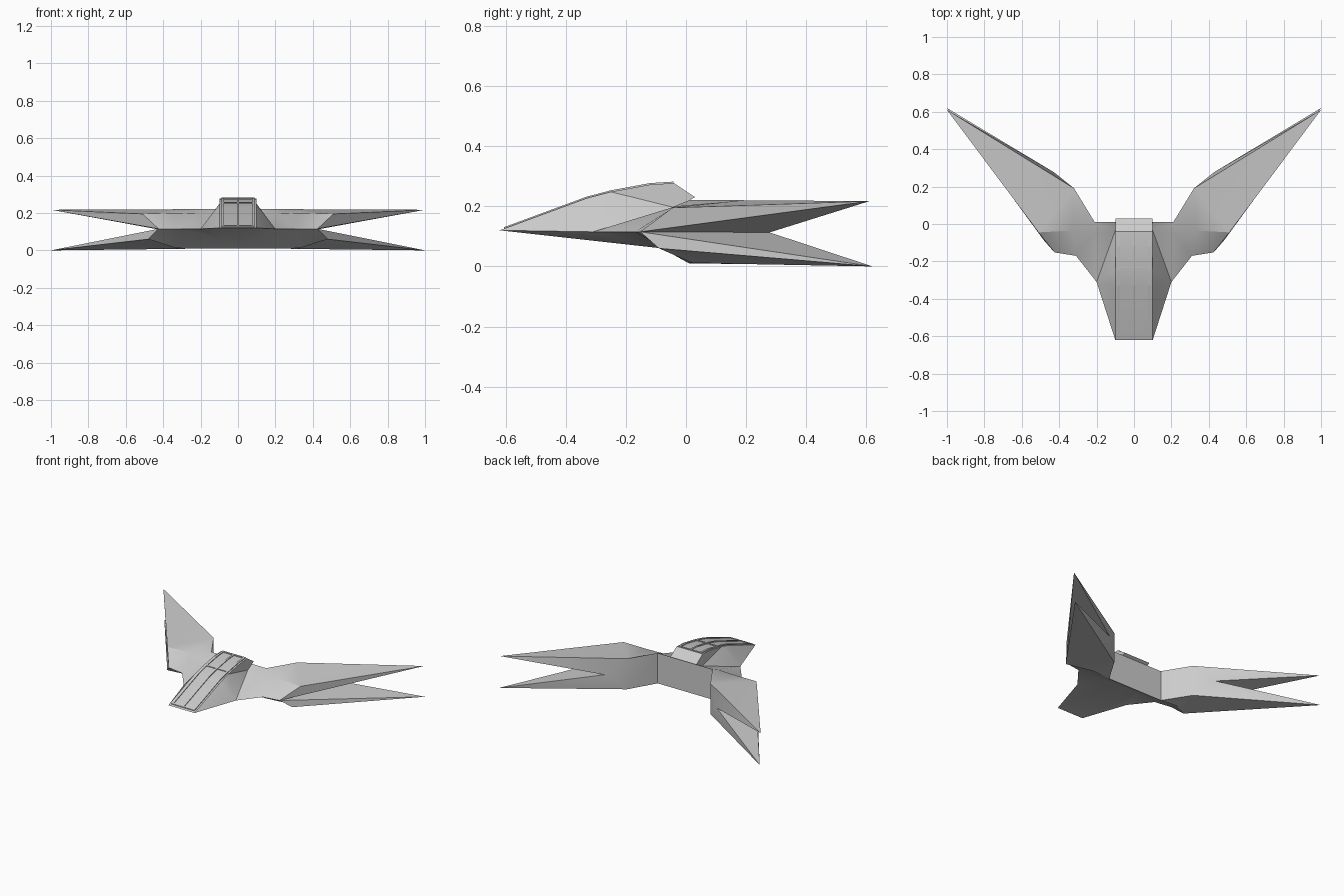
import bpy, bmesh
from mathutils import Vector

if "Cube" in bpy.data.objects:
    bpy.data.objects.remove(bpy.data.objects["Cube"])

# Key points of the right half of the hull
V = dict(
    # nose, canopy spine and canopy tail
    N=(.10, -.62, .12), P1=(.10, -.33, .227), P2=(.10, -.25, .248),
    P3=(.10, -.12, .272), P4=(.10, -.04, .277), T=(.10, .03, .23),
    D=(.10, -.035, .195), S=(.20, -.31, .115),
    # rear wall and belly
    MR=(.10, .01, .22), ML=(.10, .01, .01), Q=(.10, -.08, .06),
    RU=(.21, .01, .22), RL=(.21, .01, .01),
    # wing root and leading edge
    B=(.31, -.17, .115), C=(.425, -.152, .115),
    CU=(.51, -.045, .195), CL=(.48, -.09, .06),
    M0=(.21, -.05, .195), M1=(.33, -.035, .2), m1=(.33, .02, .012),
    # wing knees, notch and forked tips
    KU=(.32, .19, .22), KL=(.32, .19, .008), R=(.43, .278, .113),
    TU=(1, .61, .217), TL=(1, .62, 0))

FACES = """N S P1;S P2 P1;S D P2;D P3 P2;D P4 P3;D T P4;
S M0 D;S B M0;B M1 M0;B C M1;C CU M1;CU TU KU;CU KU M1;M0 M1 KU RU;D M0 RU MR;
MR RU RL ML;RU KU KL RL;KU R KL;KU TU R;KL R TL;
C R TU;C TU CU;C CL TL;C TL R;
C m1 CL;CL m1 KL;CL KL TL;C B m1;B RL m1;RL KL m1;
N Q S;S Q B;B Q RL;Q ML RL"""
CHAIN = "N P1 P2 P3 P4 T D MR ML Q N".split()


def new_object(name, bm):
    bmesh.ops.recalc_face_normals(bm, faces=bm.faces)
    mesh = bpy.data.meshes.new(name)
    bm.to_mesh(mesh)
    bm.free()
    ob = bpy.data.objects.new(name, mesh)
    bpy.context.collection.objects.link(ob)
    return ob


# Hull with forked wings, both halves welded along the centre line
bm = bmesh.new()
for side in (1, -1):
    def face(pts):
        bm.faces.new([bm.verts.new((p[0] * side, p[1], p[2])) for p in pts])
    for f in FACES.replace("\n", "").split(";"):
        face([V[k] for k in f.split()])
    for a, b in zip(CHAIN, CHAIN[1:]):
        a, b = V[a], V[b]
        face([a, b, (0, *b[1:]), (0, *a[1:])])
bmesh.ops.remove_doubles(bm, verts=bm.verts, dist=1e-4)
hull = new_object("hull_and_wings", bm)
bpy.context.view_layer.objects.active = hull
hull.select_set(True)
bpy.ops.object.shade_smooth_by_angle(angle=0.45)

# Canopy frame bars laid along the spine profile
SPINE = [V[k] for k in ("N", "P1", "P2", "P3", "P4")]


def height(y):
    for a, b in zip(SPINE, SPINE[1:]):
        if y <= b[1]:
            return a[2] + (b[2] - a[2]) * (y - a[1]) / (b[1] - a[1])
    return SPINE[-1][2]


def bar(name, x0, x1, y0, y1, lift=.005):
    ys = [y0] + [p[1] for p in SPINE if y0 < p[1] < y1] + [y1]
    bm = bmesh.new()
    rings = [[bm.verts.new((x, y, height(y) + dz)) for x, dz in
              ((x0, -.004), (x1, -.004), (x1, lift), (x0, lift))] for y in ys]
    for r, s in zip(rings, rings[1:]):
        for i in range(4):
            j = (i + 1) % 4
            bm.faces.new((r[i], r[j], s[j], s[i]))
    bm.faces.new(rings[0])
    bm.faces.new(rings[-1])
    new_object(name, bm)


for name, x, w in (("left", -.082, .007), ("centre", 0, .006), ("right", .082, .007)):
    bar("canopy_rail_" + name, x - w, x + w, -.605, -.042)
for name, y in (("front", -.605), ("middle", -.235), ("rear", -.052)):
    bar("canopy_crossbar_" + name, -.089, .089, y, y + .011)
